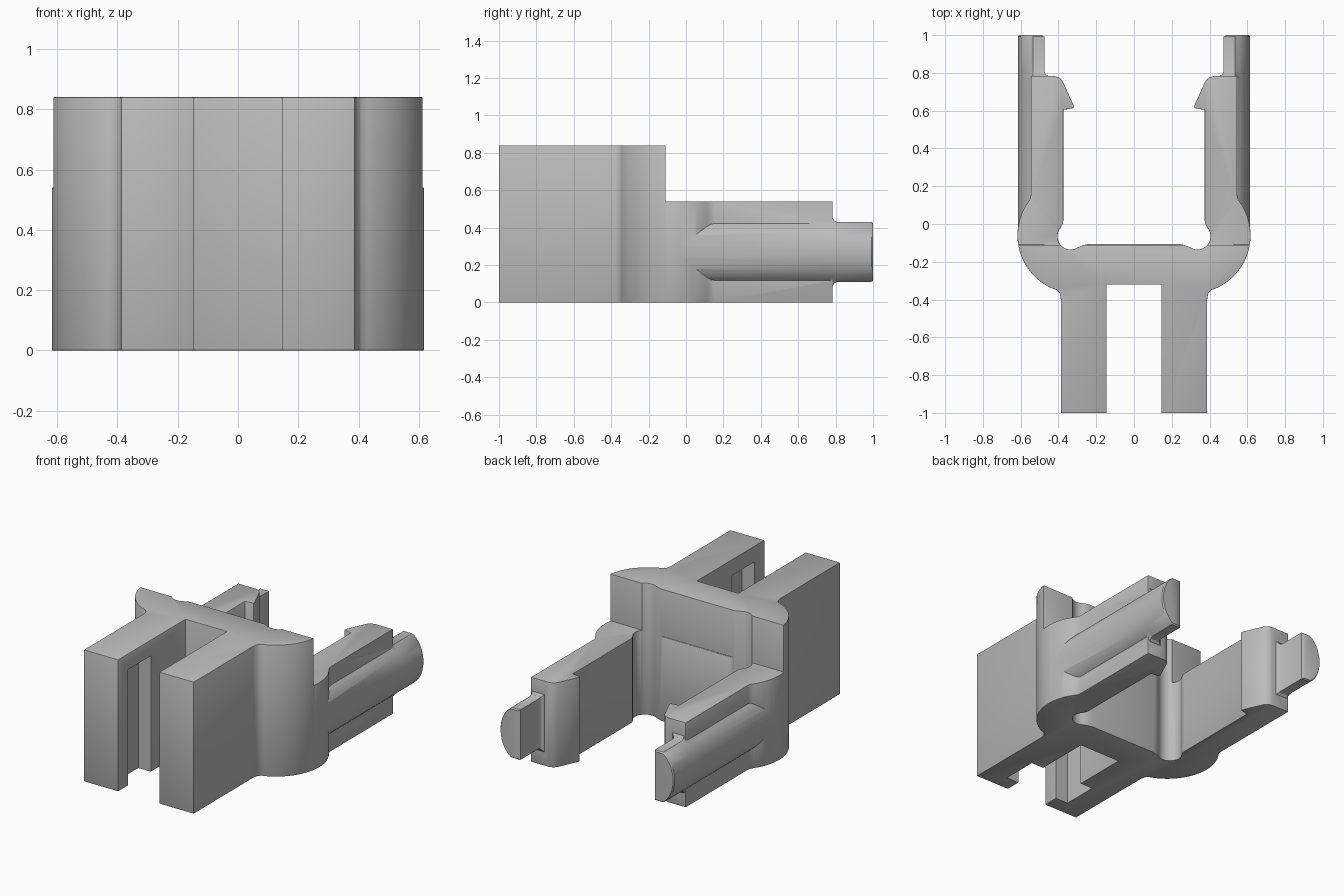
import bpy, bmesh
from math import cos, sin, radians

if "Cube" in bpy.data.objects:
    bpy.data.objects.remove(bpy.data.objects["Cube"], do_unlink=True)

grey = bpy.data.materials.new("plain_grey")
grey.use_nodes = True
colour = (0.5, 0.5, 0.5, 1)
grey.diffuse_color = colour
grey.node_tree.nodes["Principled BSDF"].inputs["Base Color"].default_value = colour


def arc(cx, cy, r, start, end, steps):
    angles = [radians(start + (end - start) * i / steps) for i in range(steps + 1)]
    return [(cx + r * cos(a), cy + r * sin(a)) for a in angles]


def loft(name, rings):
    """Skin matching closed rings and cap both ends."""
    bm = bmesh.new()
    loops = [[bm.verts.new(p) for p in ring] for ring in rings]
    n = len(loops[0])
    for a, b in zip(loops, loops[1:]):
        for i in range(n):
            j = (i + 1) % n
            bm.faces.new((a[i], a[j], b[j], b[i]))
    bm.faces.new(loops[0])
    bm.faces.new(loops[-1])
    bmesh.ops.recalc_face_normals(bm, faces=bm.faces)
    mesh = bpy.data.meshes.new(name)
    bm.to_mesh(mesh)
    bm.free()
    obj = bpy.data.objects.new(name, mesh)
    mesh.materials.append(grey)
    bpy.context.collection.objects.link(obj)
    return obj


def box(name, x0, x1, y0, y1, z0, z1):
    base = [(x0, y0), (x1, y0), (x1, y1), (x0, y1)]
    return loft(name, [[(x, y, z) for x, y in base] for z in (z0, z1)])


def combine(obj, other, operation):
    mod = obj.modifiers.new(operation.lower(), "BOOLEAN")
    mod.operation = operation
    mod.object = other
    mod.solver = "EXACT"
    bpy.context.view_layer.objects.active = obj
    bpy.ops.object.modifier_apply(modifier=mod.name)
    bpy.data.objects.remove(other, do_unlink=True)


# Half outline: slot, prong, rounded shoulder, arm, hook, corner relief
half = [(0.146, -0.32), (0.146, -1), (0.387, -1), (0.387, -0.4), (0.393, -0.368), (0.41, -0.349)]
half += arc(0.31, -0.06, 0.307, -67, 35, 24)
half += [(0.55, 0.134), (0.546, 0.155), (0.546, 0.783), (0.42, 0.783), (0.395, 0.775),
         (0.378, 0.757), (0.32, 0.628), (0.32, 0.614), (0.374, 0.604), (0.374, 0.02), (0.377, 0.002)]
half += arc(0.335, -0.065, 0.07, 40, -125, 18)
half += [(0.265, -0.111), (0.235, -0.105)]
outline = half + [(-x, y) for x, y in reversed(half)]
body = loft("clip_body", [[(x, y, z) for x, y in outline] for z in (0, 0.84)])

# Lower the arms behind the main block
combine(body, box("arm_cutter", -1, 1, -0.11, 1.2, 0.54, 1), "DIFFERENCE")

# Soften the corners
bevel = body.modifiers.new("soft_edges", "BEVEL")
bevel.width = 0.01
bevel.segments = 2
bevel.limit_method = "ANGLE"
bevel.angle_limit = radians(60)
bpy.context.view_layer.objects.active = body
bpy.ops.object.modifier_apply(modifier=bevel.name)

# Curved rib on each arm, ending in a tab with a flared root
bulge = [(0.475, 0.11), (0.535, 0.11)]
bulge += [(0.481 + 0.134 * cos(radians(a)), 0.27 + 0.174 * sin(radians(a))) for a in range(-60, 61, 10)]
bulge += [(0.535, 0.43), (0.475, 0.43)]


def rib_ring(side, y, flare, inset=0):
    ring = []
    for x, z in bulge:
        if x < 0.54:
            z += flare if z > 0.27 else -flare
        if x < 0.48:
            x -= flare - inset
        elif inset:
            x -= inset
        ring.append((side * x, y, z))
    return ring


for side in (-1, 1):
    # Recess inside each prong, open underneath
    x0, x1 = sorted((side * 0.1, side * 0.235))
    combine(body, box("prong_recess", x0, x1, -0.9, -0.67, -0.1, 0.74), "DIFFERENCE")
    stations = [(-0.09, 0), (0.77, 0), (0.774, 0.028), (0.784, 0.022), (0.792, 0.008), (0.808, 0), (0.992, 0)]
    rings = [rib_ring(side, y, flare) for y, flare in stations]
    rings.append(rib_ring(side, 1, -0.007, 0.006))
    combine(body, loft("arm_rib", rings), "UNION")

# Smooth the curves and keep the edges sharp
bpy.ops.object.select_all(action="DESELECT")
body.select_set(True)
bpy.context.view_layer.objects.active = body
bpy.ops.object.shade_smooth_by_angle(angle=radians(32))
